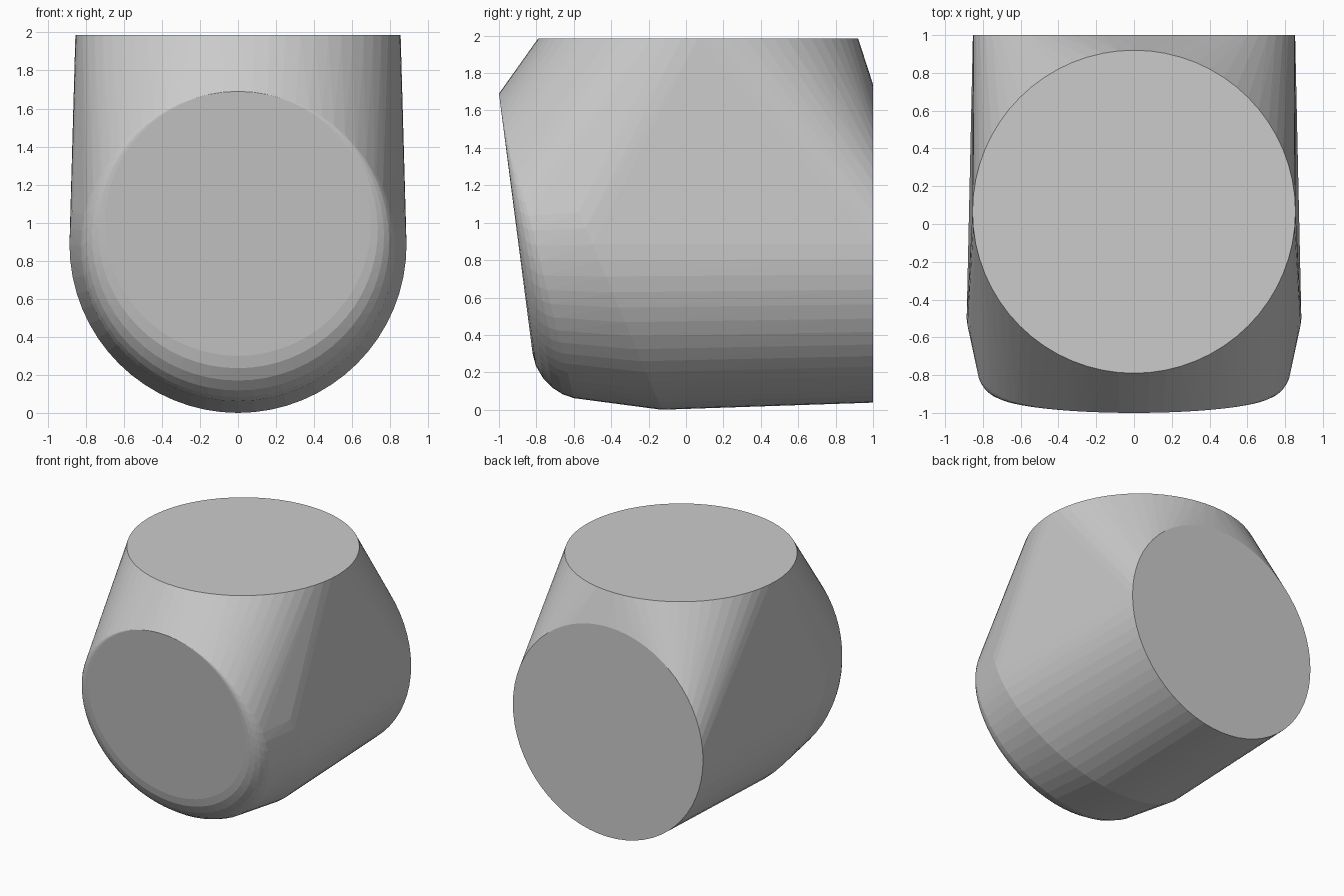
import bpy, bmesh, math
from mathutils import Vector

if "Cube" in bpy.data.objects:
    bpy.data.objects.remove(bpy.data.objects["Cube"])

SEGMENTS = 64


def add_ring(bm, low, high, half_width):
    """Ellipse spanning two (y, z) points, mirrored about x = 0."""
    a, b = Vector((0, *low)), Vector((0, *high))
    centre, axis = (a + b) / 2, (b - a) / 2
    for i in range(SEGMENTS):
        t = 2 * math.pi * i / SEGMENTS
        bm.verts.new(centre + axis * math.sin(t) + Vector((half_width * math.cos(t), 0, 0)))


bm = bmesh.new()

# Flat top disc, flat back disc and the widest tilted ring
add_ring(bm, (-0.79, 1.986), (0.92, 1.986), 0.855)
add_ring(bm, (1.0, 0.038), (1.0, 1.74), 0.853)
add_ring(bm, (-0.13, 0.0), (-0.87, 1.77), 0.886)

# Tilted front disc with a rounded rim that tapers away at the top
rim = [(-0.82, 0.30, 0.70), (-0.803, 0.235, 0.735), (-0.765, 0.17, 0.768),
       (-0.715, 0.118, 0.795), (-0.66, 0.083, 0.812), (-0.60, 0.062, 0.825)]
for y, z, half_width in rim:
    add_ring(bm, (y, z), (-1.0, 1.69), half_width)

# Stretch one convex skin over all rings
bmesh.ops.remove_doubles(bm, verts=bm.verts, dist=0.0005)
bmesh.ops.convex_hull(bm, input=bm.verts)
loose = [v for v in bm.verts if not v.link_faces]
bmesh.ops.delete(bm, geom=loose, context='VERTS')
bmesh.ops.dissolve_limit(bm, angle_limit=math.radians(0.5),
                         verts=bm.verts, edges=bm.edges)
bmesh.ops.recalc_face_normals(bm, faces=bm.faces)

mesh = bpy.data.meshes.new("rounded_block")
bm.to_mesh(mesh)
bm.free()
block = bpy.data.objects.new("rounded_block", mesh)
bpy.context.collection.objects.link(block)
